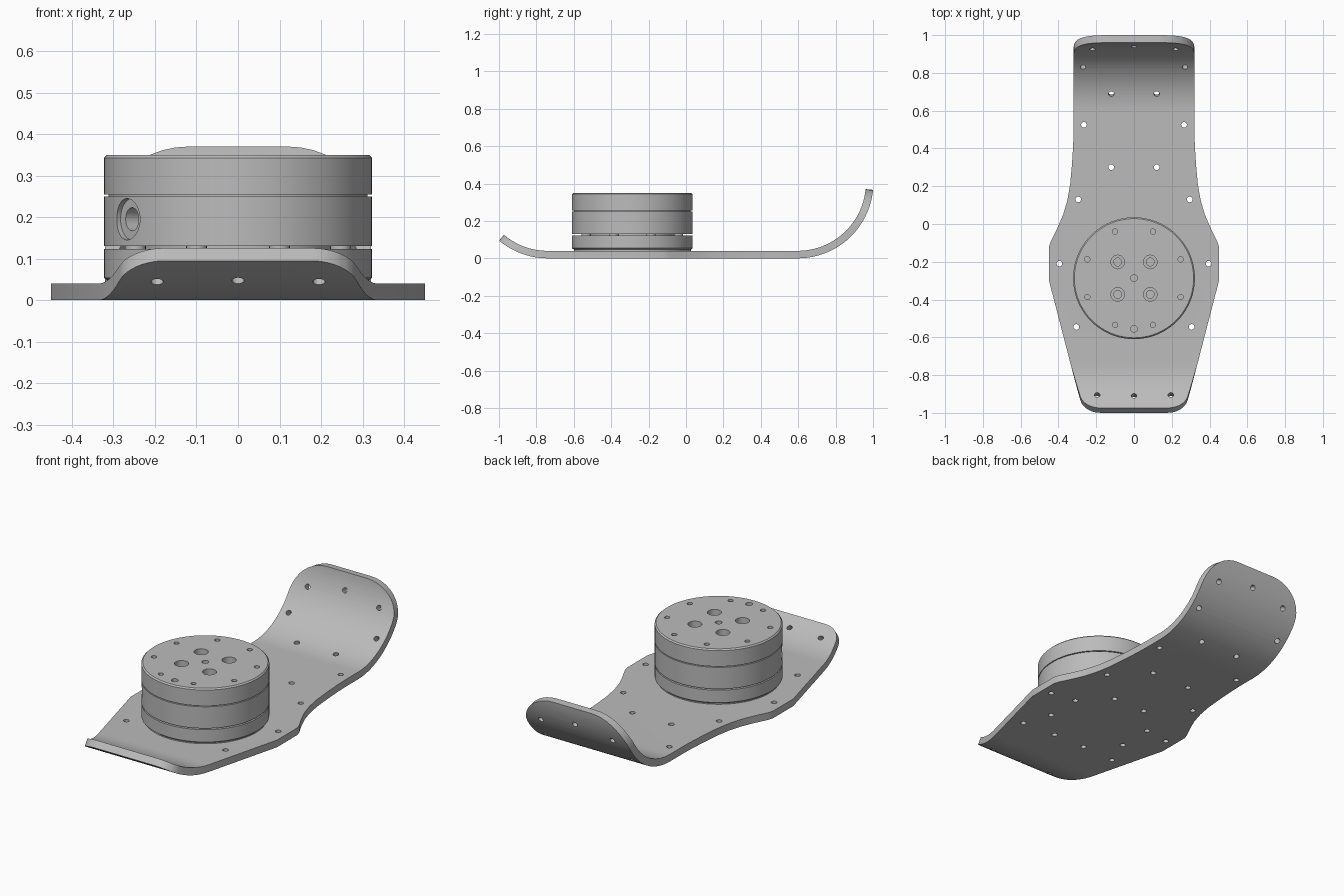
import bpy
import bmesh
from math import sin, cos, pi, radians
from mathutils import Matrix, Vector

cube = bpy.data.objects.get("Cube")
if cube:
    bpy.data.objects.remove(cube, do_unlink=True)

grey = bpy.data.materials.new("plain grey")
grey.use_nodes = True
grey.diffuse_color = (0.5, 0.5, 0.5, 1)
grey.node_tree.nodes["Principled BSDF"].inputs["Base Color"].default_value = (0.5, 0.5, 0.5, 1)

CENTRE_Y = -0.287
THICK = 0.04


def lathe(bm, profile, place, segs):
    """Closed turned solid from (radius, height) points, bottom to top."""
    rings = [[bm.verts.new(place @ Vector((r * cos(2 * pi * i / segs), r * sin(2 * pi * i / segs), z)))
              for i in range(segs)] for r, z in profile]
    for low, high in zip(rings, rings[1:]):
        for i in range(segs):
            j = (i + 1) % segs
            bm.faces.new((low[i], low[j], high[j], high[i]))
    bm.faces.new(rings[0][::-1])
    bm.faces.new(rings[-1])


def finish(bm, name):
    bmesh.ops.recalc_face_normals(bm, faces=bm.faces)
    mesh = bpy.data.meshes.new(name)
    bm.to_mesh(mesh)
    bm.free()
    mesh.materials.append(grey)
    obj = bpy.data.objects.new(name, mesh)
    bpy.context.collection.objects.link(obj)
    return obj


def turned(name, profile):
    bm = bmesh.new()
    lathe(bm, profile, Matrix.Translation((0, CENTRE_Y, 0)), 96)
    return finish(bm, name)


def drill(obj, holes, segs=20):
    """Cut (profile, placement) holes out of an object."""
    bm = bmesh.new()
    for profile, place in holes:
        lathe(bm, profile, place, segs)
    cutter = finish(bm, "hole_cutter")
    cutter.hide_render = True
    mod = obj.modifiers.new("holes", 'BOOLEAN')
    mod.operation, mod.solver, mod.object = 'DIFFERENCE', 'EXACT', cutter
    bpy.context.view_layer.objects.active = obj
    bpy.ops.object.modifier_apply(modifier=mod.name)
    bpy.data.objects.remove(cutter, do_unlink=True)


def smooth(obj):
    bpy.ops.object.select_all(action='DESELECT')
    obj.select_set(True)
    bpy.context.view_layer.objects.active = obj
    bpy.ops.object.shade_smooth_by_angle(angle=radians(30))


def arc(cx, cy, r, start, end, n=10):
    return [(cx + r * cos(radians(start + (end - start) * i / n)),
             cy + r * sin(radians(start + (end - start) * i / n))) for i in range(n + 1)]


# Bolt circle shared by the plate and the drum
bolts = [(sx * a, CENTRE_Y + sy * b) for a, b in ((0.1, 0.247), (0.247, 0.1))
         for sx in (-1, 1) for sy in (-1, 1)]

# Foot plate: flat outline, drilled, then both ends rolled up
BEND_R, TOE, HEEL = 0.405, -0.739, 0.597
TOE_END, HEEL_END = TOE - BEND_R * radians(40), HEEL + BEND_R * radians(84.5)
side = arc(0.178, TOE_END + 0.11, 0.11, -90, -14)
side += [(0.45, -0.30), (0.45, -0.12), (0.44, -0.09), (0.405, -0.02), (0.375, 0.05),
         (0.353, 0.125), (0.338, 0.21), (0.328, 0.32), (0.322, 0.42), (0.32, 0.5)]
side += arc(0.12, HEEL_END - 0.2, 0.2, 0, 90)
outline = side + [(-x, y) for x, y in reversed(side)]

bm = bmesh.new()
base = bm.faces.new([bm.verts.new((x, y, 0)) for x, y in outline])
top = bmesh.ops.extrude_face_region(bm, geom=[base])["geom"]
bmesh.ops.translate(bm, vec=(0, 0, THICK), verts=[v for v in top if isinstance(v, bmesh.types.BMVert)])
for start, end, steps in ((TOE, TOE_END, 12), (HEEL, HEEL_END, 24)):
    for i in range(steps):
        y = start + (end - start) * i / steps
        bmesh.ops.bisect_plane(bm, geom=bm.verts[:] + bm.edges[:] + bm.faces[:],
                               plane_co=(0, y, 0), plane_no=(0, 1, 0), dist=1e-5)
plate = finish(bm, "foot_plate")

pairs = [(0.22, 1.05), (0.27, 0.878), (0.12, 0.70), (0.265, 0.525), (0.12, 0.30),
         (0.295, 0.13), (0.395, -0.21), (0.305, -0.545), (0.195, -0.93)]
spots = [(s * x, y) for x, y in pairs for s in (-1, 1)] + [(0, 1.09), (0, -0.936)] + bolts
drill(plate, [([(0.015, -0.02), (0.015, THICK + 0.02)], Matrix.Translation((x, y, 0))) for x, y in spots], 16)

for v in plate.data.vertices:
    for start, way in ((TOE, -1), (HEEL, 1)):
        run = (v.co.y - start) * way
        if run > 0:
            r, angle = BEND_R - v.co.z, run / BEND_R
            v.co.y = start + way * r * sin(angle)
            v.co.z = BEND_R - r * cos(angle)
plate.data.update()

# Drum: base ring, body and cap, separated by narrow gaps
R, C = 0.3225, 0.007
base_ring = turned("base_ring", [(R - 0.01, 0.04), (R - 0.01, 0.046), (R, 0.054), (R, 0.123),
                                 (0.23, 0.123), (0.23, 0.131)])
body = turned("drum_body", [(R, 0.13), (R, 0.25), (0.312, 0.25), (0.312, 0.256)])
cap = turned("drum_cap", [(R, 0.255), (R, 0.35 - C), (R - C, 0.35)])

# Spacers in the lower gap
bm = bmesh.new()
for x, y in bolts:
    lathe(bm, [(0.025, 0.12), (0.025, 0.132)], Matrix.Translation((x, y, 0)), 20)
spacers = finish(bm, "gap_spacers")

# Bolt holes under the base ring
drill(base_ring, [([(0.015, 0.02), (0.015, 0.1)], Matrix.Translation((x, y, 0))) for x, y in bolts], 16)

# Cap holes: bolt circle, four counterbores, centre and locating hole
cap_holes = [([(0.014, 0.29), (0.014, 0.37)], Matrix.Translation((x, y, 0))) for x, y in bolts]
cap_holes += [([(0.018, 0.29), (0.018, 0.37)], Matrix.Translation((0, y, 0))) for y in (CENTRE_Y, -0.555)]
cap_holes += [([(0.021, 0.27), (0.021, 0.31), (0.036, 0.31), (0.036, 0.37)],
               Matrix.Translation((sx * 0.086, CENTRE_Y + sy * 0.086, 0))) for sx in (-1, 1) for sy in (-1, 1)]
drill(cap, cap_holes)

# Cable port in the side of the body
out = Vector((-sin(radians(56)), -cos(radians(56)), 0))
port = Matrix.Translation((0, CENTRE_Y, 0.195)) @ out.to_track_quat('Z', 'Y').to_matrix().to_4x4()
drill(body, [([(0.028, 0.2), (0.028, R - 0.015), (0.05, R - 0.015), (0.05, R + 0.03)], port)], 32)

for obj in (plate, base_ring, body, cap, spacers):
    smooth(obj)
